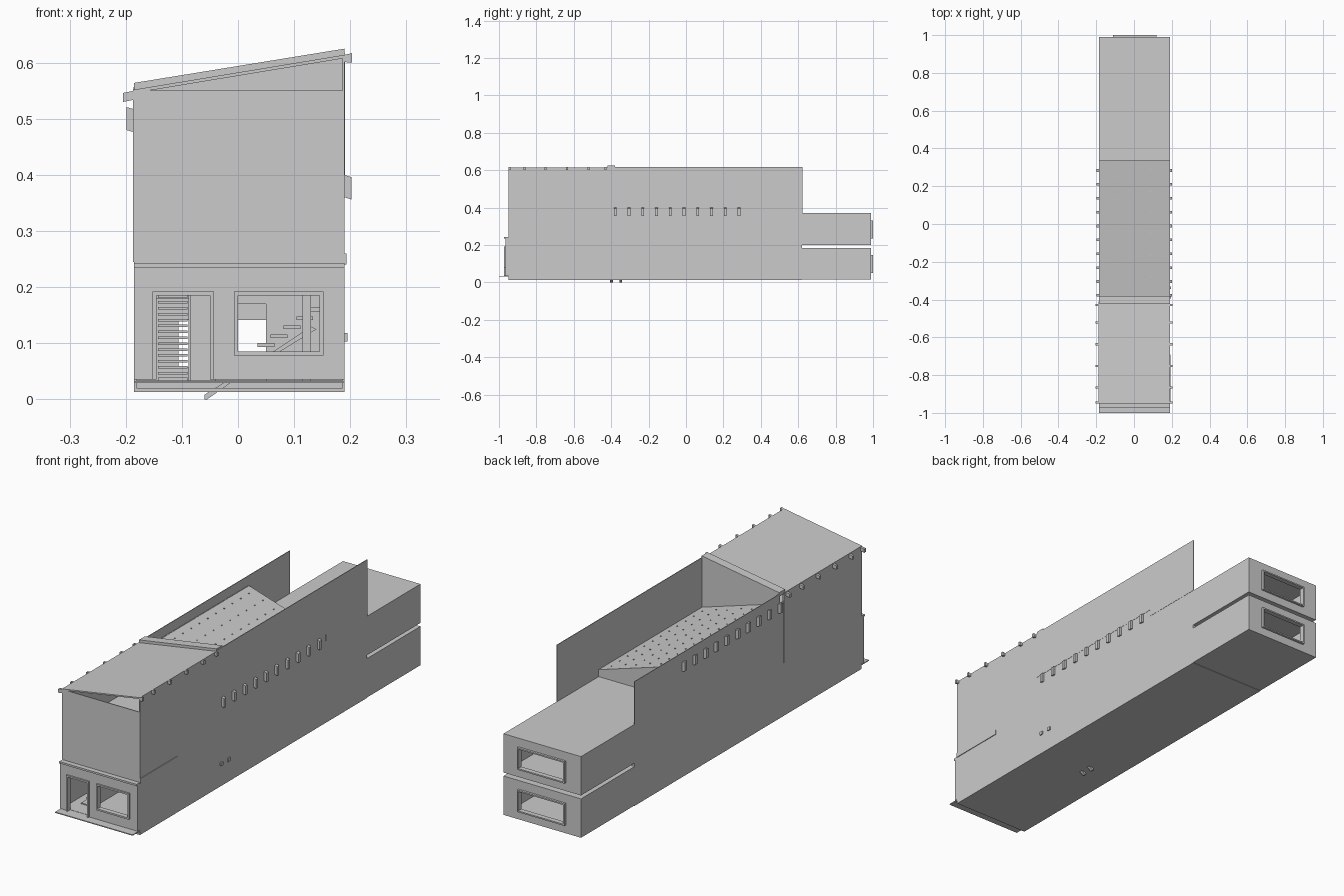
import bpy, bmesh
from mathutils import Vector

if "Cube" in bpy.data.objects:
    bpy.data.objects.remove(bpy.data.objects["Cube"])

L, R = -0.185, 0.19      # outer faces of the side walls
T = 0.004                # wall thickness


def finish(name, bm):
    bmesh.ops.recalc_face_normals(bm, faces=bm.faces)
    me = bpy.data.meshes.new(name)
    bm.to_mesh(me)
    bm.free()
    ob = bpy.data.objects.new(name, me)
    bpy.context.collection.objects.link(ob)
    return ob


def add_prism(bm, pts, a, b, axis):
    """Extrude a profile from a to b: axis 'y' takes (x, z), axis 'x' takes (y, z)."""
    def pos(p, d):
        return (p[0], d, p[1]) if axis == 'y' else (d, p[0], p[1])
    lo = [bm.verts.new(pos(p, a)) for p in pts]
    hi = [bm.verts.new(pos(p, b)) for p in pts]
    bm.faces.new(lo)
    bm.faces.new(hi[::-1])
    for i in range(len(pts)):
        j = (i + 1) % len(pts)
        bm.faces.new((lo[i], lo[j], hi[j], hi[i]))


def prism(name, pts, a, b, axis='y'):
    bm = bmesh.new()
    add_prism(bm, pts, a, b, axis)
    return finish(name, bm)


def rect(x0, x1, z0, z1):
    return [(x0, z0), (x1, z0), (x1, z1), (x0, z1)]


def box(name, x0, x1, y0, y1, z0, z1):
    return prism(name, rect(x0, x1, z0, z1), y0, y1)


def many(name, items):
    """One object from several (profile, start, end, axis) prisms."""
    bm = bmesh.new()
    for it in items:
        add_prism(bm, *it)
    return finish(name, bm)


def panel(name, outer, holes, y0, y1):
    """Upright panel across x with rectangular holes, all (x0, x1, z0, z1)."""
    bm = bmesh.new()
    xs = sorted({v for r in [outer] + holes for v in r[:2]})
    zs = sorted({v for r in [outer] + holes for v in r[2:]})
    vs = {(x, z): bm.verts.new((x, y0, z)) for x in xs for z in zs}
    for x0, x1 in zip(xs, xs[1:]):
        for z0, z1 in zip(zs, zs[1:]):
            if not any(h[0] <= x0 < h[1] and h[2] <= z0 < h[3] for h in holes):
                bm.faces.new([vs[p] for p in rect(x0, x1, z0, z1)])
    ext = bmesh.ops.extrude_face_region(bm, geom=bm.faces[:], use_keep_orig=True)
    moved = [g for g in ext['geom'] if isinstance(g, bmesh.types.BMVert)]
    bmesh.ops.translate(bm, verts=moved, vec=Vector((0, y1 - y0, 0)))
    return finish(name, bm)


def frame(name, hole, w, y0, y1):
    x0, x1, z0, z1 = hole
    return panel(name, (x0 - w, x1 + w, z0 - w, z1 + w), [hole], y0, y1)


# Long side walls, stepped to follow the three roofs
def side_wall(name, x, inner, eave, top, y_step):
    prof = [(-0.95, 0.013), (0.62, 0.013), (0.62, 0.37), (0.335, 0.37), (0.335, eave),
            (y_step, eave), (y_step, top), (-0.95, top)]
    prism(name, prof, x, inner, 'x')


side_wall("left_wall", L, L + T, 0.515, 0.552, -0.41)
side_wall("right_wall", R, R - T, 0.40, 0.613, -0.42)


# Thin neighbouring walls standing above the lower roofs
def party_wall(name, x0, x1, eave, top, y_start):
    prof = [(y_start, eave), (0.335, eave), (0.335, 0.37), (0.622, 0.37), (0.622, top), (y_start, top)]
    prism(name, prof, x0, x1, 'x')


party_wall("left_party_wall", L - 0.001, L + 0.002, 0.515, 0.557, -0.38)
party_wall("right_party_wall", R - 0.002, R + 0.001, 0.40, 0.618, -0.42)
box("left_upper_cladding", L - 0.002, L, -0.95, -0.41, 0.245, 0.552)
box("right_string_band", R, R + 0.003, -0.95, -0.69, 0.24, 0.26)

# Front facade with shopfront below
door = (-0.145, -0.05, 0.035, 0.185)
window = (0.0, 0.145, 0.085, 0.185)
panel("shopfront", (L, R, 0.035, 0.24), [door, window], -0.965, -0.95)
frame("shop_window_frame", window, 0.007, -0.972, -0.962)
panel("door_frame", (-0.152, -0.043, 0.035, 0.192), [door], -0.972, -0.965)
box("shop_cornice", L, R, -0.972, -0.95, 0.235, 0.243)
box("upper_facade", L, R, -0.95, -0.946, 0.24, 0.55)
box("front_step", L, R, -1.0, -0.95, 0.029, 0.033)

# Sloped roofs of the front block and its rear coping
prism("front_roof", [(L, 0.546), (R, 0.608), (R, 0.614), (L, 0.552)], -0.95, -0.38)
prism("roof_coping", [(L, 0.55), (R, 0.612), (R, 0.625), (L, 0.564)], -0.42, -0.38)
prism("front_block_rear_wall", [(L, 0.375), (R, 0.375), (R, 0.612), (L, 0.55)], -0.384, -0.38)

# Middle roof falling to the right, with small studs
mid_roof = [(L, 0.508), (R, 0.393), (R, 0.40), (L, 0.515)]
prism("middle_roof", mid_roof, -0.38, 0.335)
prism("middle_gable", [(L, 0.36), (R, 0.36), (R, 0.398), (L, 0.512)], 0.331, 0.335)
studs = []
for i in range(6):
    x = -0.15 + i * 0.06
    z = 0.515 - 0.3067 * (x - L)
    for j in range(12):
        y = -0.34 + j * 0.057 + (0.012 if i % 2 else 0)
        studs.append((rect(x - 0.002, x + 0.002, z - 0.003, z + 0.003), y, y + 0.004, 'y'))
many("roof_studs", studs)

# Rafter tails under the eaves
tails = []
for i in range(10):
    y = -0.385 + i * 0.0735
    tails.append(([(L, 0.476), (L - 0.014, 0.48), (L - 0.014, 0.521), (L, 0.517)], y, y + 0.014, 'y'))
    tails.append(([(R, 0.36), (R + 0.012, 0.356), (R + 0.012, 0.396), (R, 0.40)], y, y + 0.014, 'y'))
many("middle_rafter_tails", tails)
tails = []
for y in (-0.95, -0.87, -0.757, -0.642, -0.527, -0.435):
    tails.append(([(L, 0.534), (L - 0.02, 0.53), (L - 0.02, 0.546), (L, 0.55)], y, y + 0.011, 'y'))
    tails.append(([(R, 0.601), (R + 0.013, 0.60), (R + 0.013, 0.617), (R, 0.614)], y, y + 0.011, 'y'))
many("front_rafter_tails", tails)

# Two rear boxes, one above the other, each with a framed window
for tag, z0, z1, y0 in (("lower", 0.015, 0.185, 0.62), ("upper", 0.20, 0.37, 0.335)):
    box(tag + "_rear_roof", L, R, y0, 0.99, z1 - 0.005, z1)
    box(tag + "_rear_floor", L, R, y0, 0.99, z0, z0 + 0.005)
    box(tag + "_rear_left_wall", L, L + T, 0.62, 0.99, z0, z1)
    box(tag + "_rear_right_wall", R - T, R, 0.62, 0.99, z0, z1)
    hole = (-0.106, 0.112, z0 + 0.042, z0 + 0.126)
    panel(tag + "_rear_facade", (L, R, z0, z1), [hole], 0.98, 0.99)
    frame(tag + "_rear_window_frame", hole, 0.006, 0.978, 1.0)
box("gap_closer", L, R, 0.616, 0.62, 0.18, 0.205)
panel("upper_partition", (L, R, 0.2, 0.37), [(-0.1, -0.04, 0.205, 0.35), (0.03, 0.09, 0.205, 0.35)],
      0.62, 0.626)

# Floors
box("ground_floor_slab", L, R, -0.95, 0.62, 0.013, 0.02)
box("shop_floor", L, R, -0.95, -0.38, 0.029, 0.034)
box("first_floor_slab", -0.085, R, -0.95, 0.62, 0.19, 0.20)
box("second_floor_slab", L, R, -0.95, -0.38, 0.365, 0.375)

# Partition beside the entrance stair, and a rear partition
box("stair_partition", -0.088, -0.084, -0.88, -0.30, 0.034, 0.19)
panel("shop_partition", (-0.084, R, 0.034, 0.19), [(-0.04, 0.05, 0.034, 0.17)], 0.30, 0.305)

# Straight entrance stair
many("entrance_stair", [(rect(-0.143, -0.09, 0.034 + i * 0.0105, 0.0385 + i * 0.0105),
                         -0.88 + i * 0.033, -0.84 + i * 0.033, 'y') for i in range(16)])

# Cross stair with its treads, beam and post
prism("cross_stair_beam", [(0.04, 0.07), (0.05, 0.07), (0.14, 0.125), (0.13, 0.13)], -0.36, -0.35)
many("cross_stair_treads", [(rect(0.035 + i * 0.023, 0.065 + i * 0.023, 0.093 + i * 0.016, 0.1 + i * 0.016),
                             -0.40, -0.33, 'y') for i in range(5)])
box("stair_post", 0.115, 0.13, -0.42, -0.41, 0.034, 0.19)

# Slanted stringer feet below the floor
many("stringer_feet", [([(-0.06, 0.0), (-0.055, 0.0), (-0.008, 0.033), (-0.02, 0.033), (-0.06, 0.008)],
                        y, y + 0.014, 'y') for y in (-0.405, -0.355)])

# Vents on the right wall
many("wall_vents", [(rect(R, R + 0.005, 0.103, 0.118), y, y + 0.015, 'y') for y in (-0.395, -0.345)])
